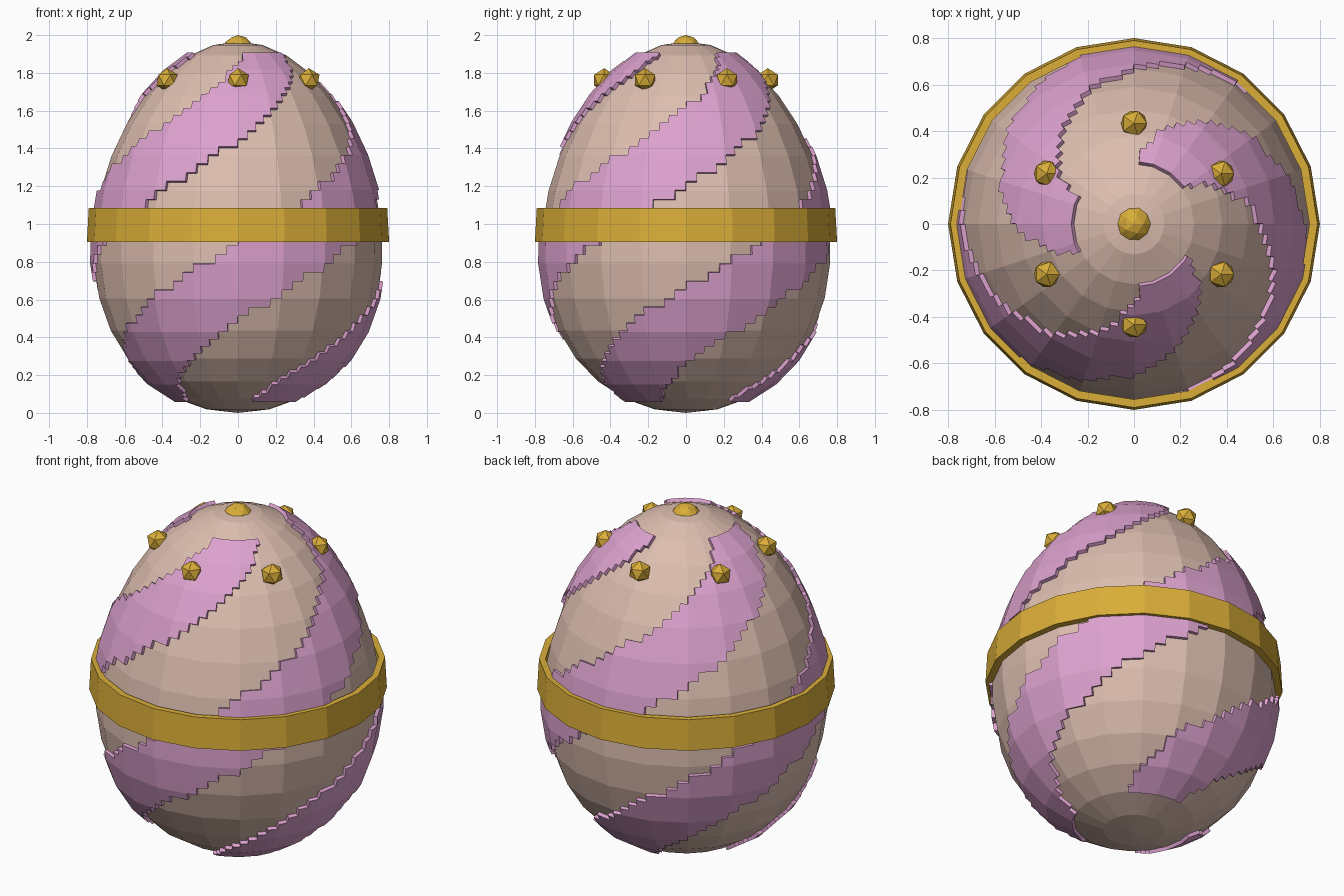
import bpy, bmesh, math
from mathutils import Matrix, Vector

cube = bpy.data.objects.get("Cube")
if cube:
    bpy.data.objects.remove(cube, do_unlink=True)

SIDES = 20
HALF = 0.983          # half the shell height


def material(name, rgb):
    m = bpy.data.materials.new(name)
    m.use_nodes = True
    m.diffuse_color = (*rgb, 1)
    m.node_tree.nodes["Principled BSDF"].inputs["Base Color"].default_value = (*rgb, 1)
    return m


shell_mat = material("warm beige", (0.72, 0.51, 0.43))
stripe_mat = material("orchid pink", (0.72, 0.36, 0.62))
gold_mat = material("gold", (0.70, 0.42, 0.04))


def finish(name, bm, mat):
    mesh = bpy.data.meshes.new(name)
    bm.to_mesh(mesh)
    bm.free()
    mesh.materials.append(mat)
    obj = bpy.data.objects.new(name, mesh)
    bpy.context.collection.objects.link(obj)
    return obj


def egg_mesh():
    """Faceted sphere, wider below the middle than above."""
    bm = bmesh.new()
    bmesh.ops.create_uvsphere(bm, u_segments=SIDES, v_segments=16, radius=1)
    for v in bm.verts:
        width = 0.76 * (1 - 0.12 * v.co.z)
        v.co = Vector((v.co.x * width, v.co.y * width, HALF * (1 + v.co.z)))
    return bm


# Shell
finish("egg_shell", egg_mesh(), shell_mat)

# Three raised spiral stripes, kept from a finely divided copy of the shell
bm = egg_mesh()
bmesh.ops.subdivide_edges(bm, edges=bm.edges[:], cuts=3, use_grid_fill=True)


def in_stripe(face):
    c = face.calc_center_median()
    if not 0.075 < c.z < 1.891:
        return False
    centre = -55 - 128 * (1.91 - c.z)
    offset = (math.degrees(math.atan2(c.y, c.x)) - centre + 60) % 120 - 60
    return abs(offset) < 26


bmesh.ops.delete(bm, geom=[f for f in bm.faces if not in_stripe(f)], context="FACES")
stripes = finish("spiral_stripes", bm, stripe_mat)
solid = stripes.modifiers.new("thickness", "SOLIDIFY")
solid.thickness = 0.02
solid.offset = 1

# Belt around the middle, spun from a slightly tapered section
bm = bmesh.new()
section = [(0.755, 0.905), (0.80, 0.905), (0.79, 1.085), (0.755, 1.085)]
verts = [bm.verts.new((r, 0, z)) for r, z in section]
edges = [bm.edges.new((verts[i], verts[(i + 1) % 4])) for i in range(4)]
bmesh.ops.spin(bm, geom=verts + edges, cent=(0, 0, 0), axis=(0, 0, 1),
               angle=math.tau, steps=SIDES, use_merge=True)
bmesh.ops.remove_doubles(bm, verts=bm.verts, dist=0.0001)
bmesh.ops.recalc_face_normals(bm, faces=bm.faces)
finish("gold_belt", bm, gold_mat)

# Studs around the crown
for i in range(6):
    a = math.radians(30 + 60 * i)
    bm = bmesh.new()
    bmesh.ops.create_icosphere(bm, subdivisions=1, radius=0.063, matrix=Matrix.Translation(
        (0.433 * math.cos(a), 0.433 * math.sin(a), 1.762)))
    finish(f"crown_stud_{i + 1}", bm, gold_mat)

# Stud on the tip
bm = bmesh.new()
bmesh.ops.create_icosphere(bm, subdivisions=2, radius=0.08,
                           matrix=Matrix.Translation((0, 0, 1.92)))
finish("tip_stud", bm, gold_mat)
